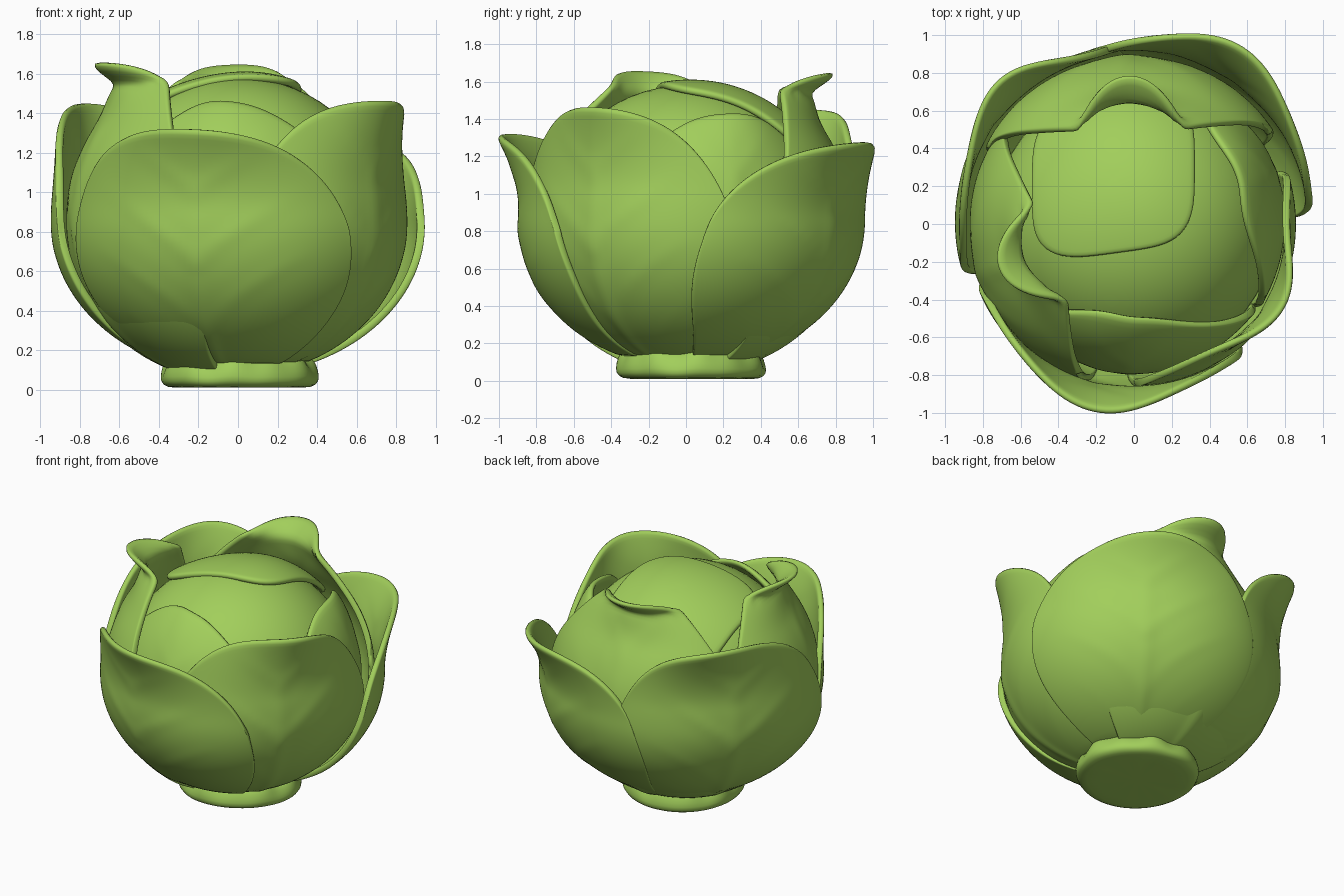
import bpy, bmesh, math
from math import sin, cos, pi, radians, sqrt, exp

if "Cube" in bpy.data.objects:
    bpy.data.objects.remove(bpy.data.objects["Cube"])

green = bpy.data.materials.new("leaf green")
green.use_nodes = True
COLOR = (0.36, 0.62, 0.105, 1)
green.diffuse_color = COLOR
green.node_tree.nodes["Principled BSDF"].inputs["Base Color"].default_value = COLOR

MID_Z, LOW_H = 0.85, 0.78   # widest height of the head and its lower half-height
BASE_Z = 0.12


def make_object(name, bm, thickness=0, levels=0):
    bmesh.ops.recalc_face_normals(bm, faces=bm.faces)
    mesh = bpy.data.meshes.new(name)
    bm.to_mesh(mesh)
    bm.free()
    mesh.materials.append(green)
    mesh.shade_smooth()
    obj = bpy.data.objects.new(name, mesh)
    bpy.context.collection.objects.link(obj)
    if thickness:
        mod = obj.modifiers.new("thickness", "SOLIDIFY")
        mod.thickness, mod.offset = thickness, -1
    if levels:
        mod = obj.modifiers.new("rounding", "SUBSURF")
        mod.levels = mod.render_levels = levels


def grid(bm, rows, close=False):
    """Skin rows of points with quads."""
    verts = [[bm.verts.new(p) for p in row] for row in rows]
    n = len(rows[0])
    for a, b in zip(verts, verts[1:]):
        for i in range(n if close else n - 1):
            j = (i + 1) % n
            bm.faces.new((a[i], a[j], b[j], b[i]))
    return verts


def head_radius(z, radius, upper):
    t = min((z - MID_Z) / (LOW_H if z < MID_Z else upper), 0.85)
    return radius * sqrt(1 - t * t)


def veins(u, v):
    """Raised midrib with branches sweeping up and outward."""
    a = abs(u)
    rib = 0.02 * exp(-(u / 0.05) ** 2) * (1 - v)
    phase = (v - 0.6 * a) * 3.4 % 1 - 0.5
    fade = max(0, 1 - a * 1.4) * sin(pi * v)
    return rib + 0.014 * exp(-(phase / 0.08) ** 2) * fade


def leaf(name, angle, half, top, tilt, radius, upper, flare, corner=0, start=0.7, power=2.4):
    """Cupped leaf wrapped on the head; its arched rim flares out most at the corner."""
    rows = []
    nu, nv, side = 38, 28, 0.62
    for j in range(nv + 1):
        v = j / nv
        row = []
        for i in range(nu + 1):
            k = i / nu * 2 - 1
            u = 0.6 * sin(k * pi / 2) + 0.4 * k
            arch = sqrt(1 - abs(0.97 * u) ** power)
            rim = side + (top - side) * arch + tilt * u * arch
            z = BASE_Z + (rim - BASE_Z) * v
            curl = max(0, (z - start * top) / (top - start * top)) ** 1.8
            reach = 0.35 + 0.65 * exp(-((u - corner) / 0.45) ** 2)
            wave = 0.008 * sin(5 * u + angle) * v ** 3
            r = head_radius(z, radius, upper) + flare * curl * reach + veins(u, v) + wave
            a = radians(angle + half * u * (0.93 + 0.07 * sin(pi * v)))
            row.append((r * cos(a), r * sin(a), z))
        rows.append(row)
    bm = bmesh.new()
    grid(bm, rows)
    make_object(name, bm, 0.04, 1)


# Solid heart of the head
bm = bmesh.new()
bmesh.ops.create_uvsphere(bm, u_segments=48, v_segments=32, radius=1)
for v in bm.verts:
    x, y, z = v.co
    v.co = (x * 0.75, y * 0.75, MID_Z + z * 0.73)
make_object("heart", bm)

# Leaves: angle, half width, rim height, tilt, radius, upper height, flare, corner
leaf("front_leaf", -104, 57, 1.31, -0.04, 0.90, 1.4, 0.18, 0.1)
leaf("front_left_leaf", -36, 57, 1.46, -0.01, 0.86, 1.08, 0.21, 0.17)
leaf("back_left_leaf", 55, 53, 1.26, 0.05, 0.955, 1.5, 0.20, 0.05)
leaf("back_right_leaf", 145, 53, 1.44, -0.04, 0.95, 1.25, 0.23, -0.28)
leaf("right_tall_leaf", 198, 58, 1.67, 0.02, 0.83, 0.83, 0.31, 0.0, 0.78, 2.5)
leaf("inner_back_leaf", 93, 62, 1.66, -0.03, 0.85, 0.83, 0.34, 0.0, 0.78, 2.3)
leaf("inner_front_leaf", -92, 60, 1.47, -0.07, 0.79, 0.76, 0.04, -0.1)
leaf("inner_left_leaf", 20, 56, 1.44, 0.03, 0.80, 0.77, 0.10, 0.2)

# Folded leaf lying over the crown
rows = []
for j in range(1, 15):
    s = j / 14
    row = []
    for i in range(48):
        t = 2 * pi * i / 48
        box = (abs(cos(t)) ** 4 + abs(sin(t)) ** 4) ** -0.25
        x = -0.11 + 0.44 * s * box * cos(t)
        y = 0.25 + 0.41 * s * box * sin(t) + 0.06 * s * cos(t)
        z = MID_Z + 0.76 * sqrt(1 - (x * x + y * y) / 0.66)
        row.append((x, y, z + 0.008 * sin(6 * x + 3 * y)))
    rows.append(row)
bm = bmesh.new()
rings = grid(bm, rows, close=True)
bm.faces.new(rings[0])
make_object("crown_leaf", bm, 0.04, 1)

# Cut stalk with a knobbly collar
rows = []
for r, z in ((0.30, 0.01), (0.37, 0.01), (0.405, 0.04), (0.395, 0.09), (0.375, 0.14), (0.33, 0.18), (0.2, 0.2)):
    row = []
    for i in range(48):
        t = 2 * pi * i / 48
        bump = sin(7 * t) * 0.5 + sin(11 * t + 1) * 0.5
        rr = r * (1 + 0.02 * cos(3 * t)) + 0.018 * bump * z / 0.15
        row.append((rr * cos(t), 0.03 + rr * sin(t), z + 0.012 * bump * z / 0.15))
    rows.append(row)
bm = bmesh.new()
rings = grid(bm, rows, close=True)
bm.faces.new(rings[0])
bm.faces.new(rings[-1])
make_object("stalk", bm, 0, 1)
